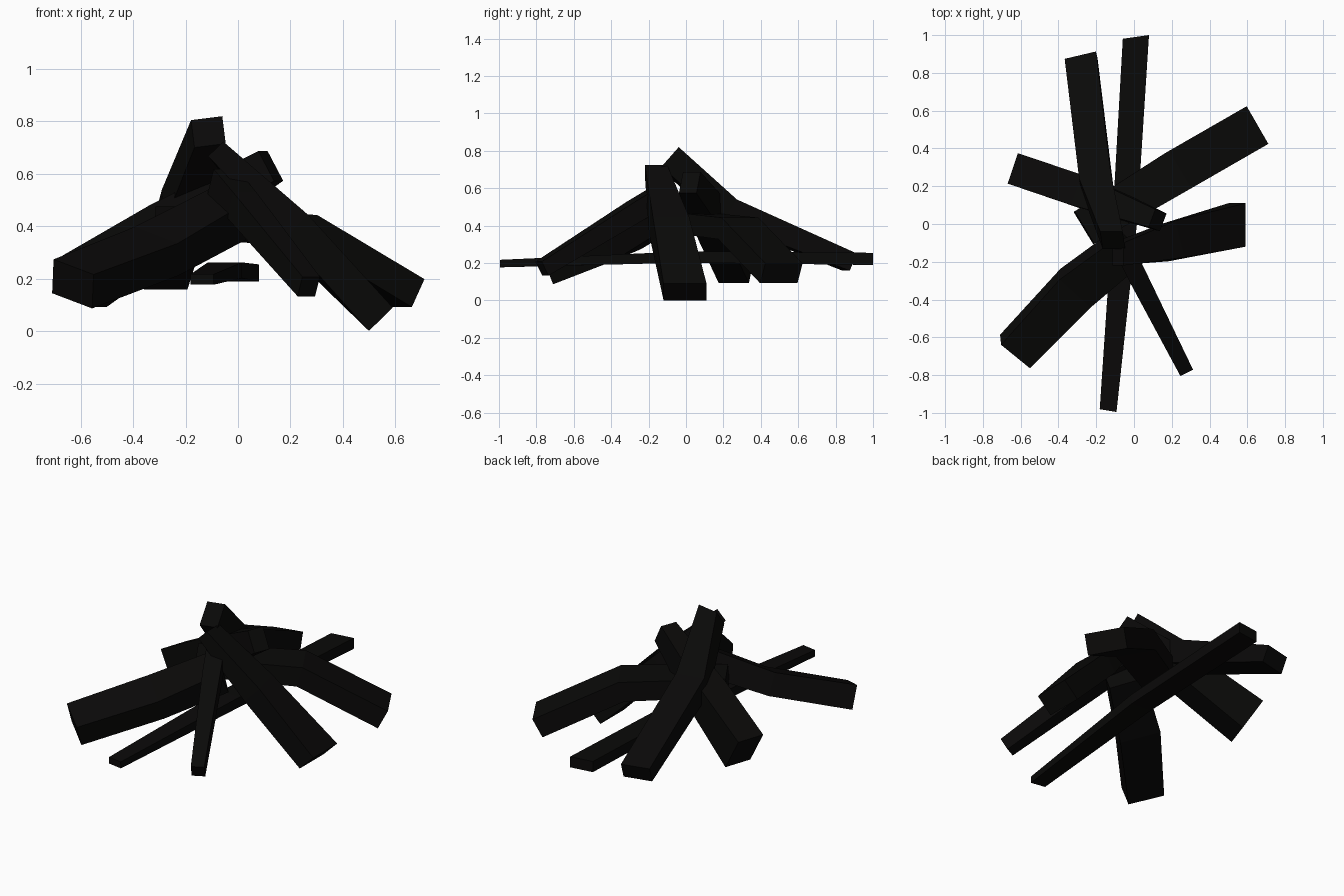
import bpy, bmesh, math
from mathutils import Vector, Matrix

if "Cube" in bpy.data.objects:
    bpy.data.objects.remove(bpy.data.objects["Cube"])

char = bpy.data.materials.new("charred_wood")
char.diffuse_color = (0.003, 0.0028, 0.0026, 1)
char.use_nodes = True
char.node_tree.nodes["Principled BSDF"].inputs["Base Color"].default_value = char.diffuse_color


def log(name, stations, roll=0):
    """Square-cut log; each station is (centre, width, thickness[, width direction])."""
    bm = bmesh.new()
    pts = [Vector(s[0]) for s in stations]
    n = len(pts)
    rings = []
    for i, (c, w, h, *fixed) in enumerate(stations):
        a = (pts[i] - pts[i - 1]).normalized() if i else Vector()
        b = (pts[i + 1] - pts[i]).normalized() if i < n - 1 else Vector()
        d = (a + b).normalized()
        side = d.cross(Vector((0, 0, 1))).normalized()
        side.rotate(Matrix.Rotation(math.radians(roll), 3, d))
        up = side.cross(d)
        if fixed:  # skewed saw cut
            side = Vector(fixed[0]).normalized()
            up = side.cross(d).normalized()
        rings.append([bm.verts.new(pts[i] + side * (sx * w / 2) + up * (sz * h / 2))
                      for sx, sz in ((-1, -1), (1, -1), (1, 1), (-1, 1))])
    for r, q in zip(rings, rings[1:]):
        for k in range(4):
            m = (k + 1) % 4
            bm.faces.new((r[k], r[m], q[m], q[k]))
    bm.faces.new(rings[0][::-1])
    bm.faces.new(rings[-1])
    bmesh.ops.recalc_face_normals(bm, faces=bm.faces)
    me = bpy.data.meshes.new(name)
    bm.to_mesh(me)
    bm.free()
    me.materials.append(char)
    bpy.context.collection.objects.link(bpy.data.objects.new(name, me))


# tall leaning log at the back
log("back_log", [((-0.28, 0.875, 0.205), 0.17, 0.10, (-0.17, -0.04, 0)),
                 ((-0.20, 0.22, 0.48), 0.17, 0.14),
                 ((-0.113, -0.085, 0.76), 0.12, 0.14, (-0.12, 0, -0.015))])
# long flat log lying through the pile
log("base_log", [((0.01, 0.99, 0.222), 0.14, 0.065, (-0.14, -0.02, 0)),
                 ((-0.05, 0.0, 0.232), 0.13, 0.06),
                 ((-0.137, -0.987, 0.197), 0.09, 0.04, (-0.09, 0.015, 0))])
# wide log to the back right
log("back_right_log", [((0.63, 0.51, 0.145), 0.23, 0.12),
                       ((0.23, 0.28, 0.385), 0.23, 0.12),
                       ((-0.265, -0.02, 0.42), 0.20, 0.11)])
# steep log to the right
log("right_log", [((0.545, -0.005, 0.045), 0.23, 0.127, (0, 1, 0)),
                  ((0.20, -0.09, 0.40), 0.20, 0.125),
                  ((-0.085, -0.16, 0.695), 0.12, 0.08, (0, 1, 0))])
# thin log to the front right, resting over its neighbour
log("front_right_log", [((0.27, -0.77, 0.17), 0.075, 0.085),
                        ((0.015, -0.27, 0.48), 0.10, 0.11),
                        ((-0.06, -0.12, 0.57), 0.10, 0.11)])
# large log to the front left
log("front_left_log", [((-0.63, -0.675, 0.18), 0.205, 0.14),
                       ((-0.31, -0.34, 0.305), 0.23, 0.135),
                       ((-0.03, -0.12, 0.45), 0.20, 0.15)], roll=17)
# thick log to the left
log("left_log", [((-0.585, 0.275, 0.19), 0.17, 0.23),
                 ((-0.26, 0.165, 0.40), 0.17, 0.19),
                 ((0.125, 0.02, 0.63), 0.10, 0.13)])
